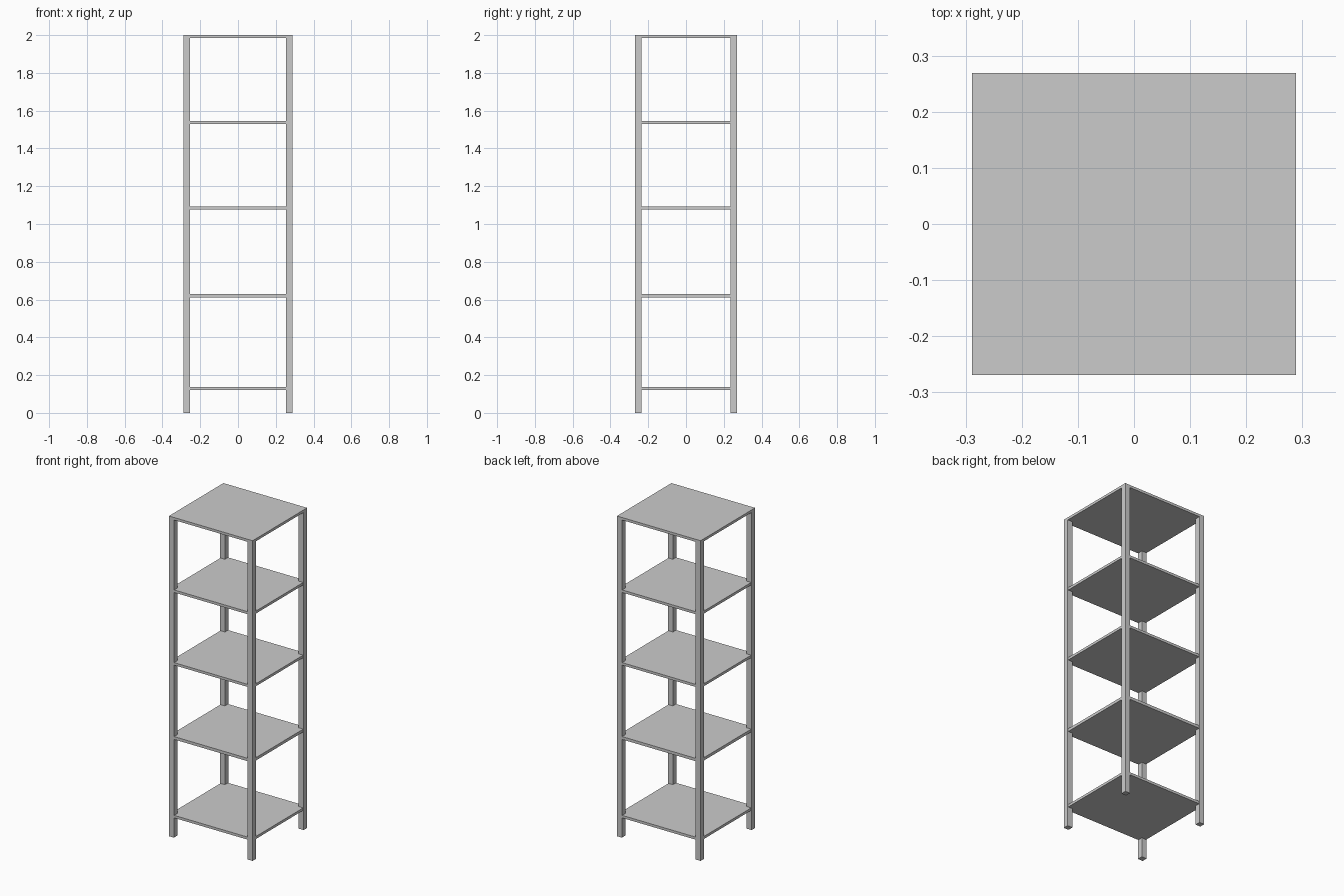
import bpy

if "Cube" in bpy.data.objects:
    bpy.data.objects.remove(bpy.data.objects["Cube"])

W, D, H = 0.578, 0.538, 2.0   # overall size
POST = 0.034                  # post thickness
INSET = 0.003                 # shelf edge set back from post faces


def box(name, size, centre):
    bpy.ops.mesh.primitive_cube_add(size=1, location=centre)
    ob = bpy.context.object
    ob.name = name
    ob.scale = size
    bpy.ops.object.transform_apply(location=False, rotation=False, scale=True)
    return ob


# Four corner posts
for sx, side in ((-1, "left"), (1, "right")):
    for sy, end in ((-1, "front"), (1, "back")):
        box(f"{end}_{side}_post", (POST, POST, H),
            (sx * (W - POST) / 2, sy * (D - POST) / 2, H / 2))

# Shelf boards: underside and top heights
levels = [(0.122, 0.138), (0.612, 0.630), (1.076, 1.092), (1.530, 1.546)]
for i, (z0, z1) in enumerate(levels, 1):
    box(f"shelf_{i}", (W - 2 * INSET, D - 2 * INSET, z1 - z0),
        (0, 0, (z0 + z1) / 2))

# Top board, flush with the posts
box("top_board", (W, D, 0.016), (0, 0, H - 0.008))
